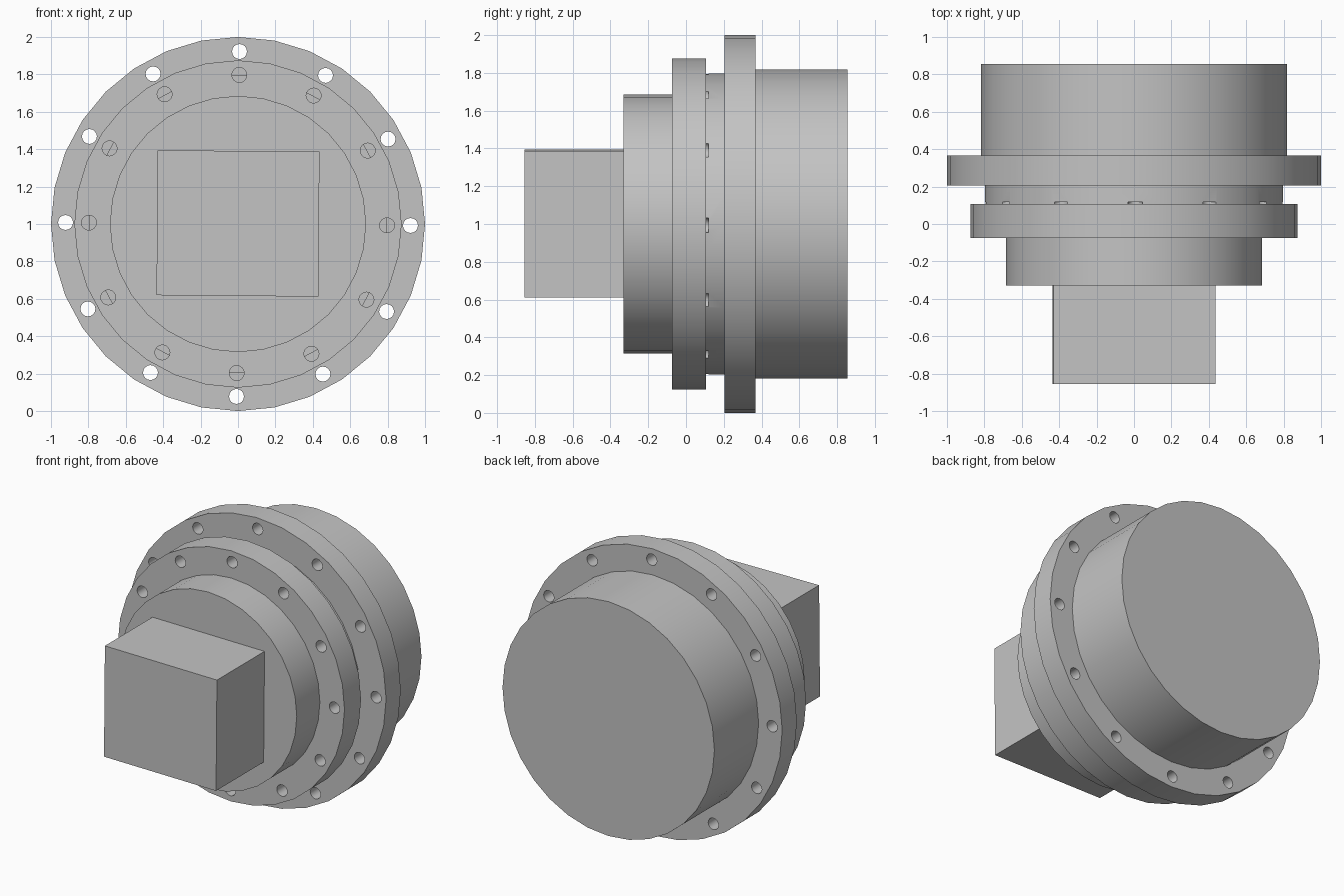
import bpy, bmesh
from math import radians, sin, cos
from mathutils import Matrix

default = bpy.data.objects.get("Cube")
if default:
    bpy.data.objects.remove(default, do_unlink=True)

AXIS_Z = 1.0
TILT = radians(0.5)      # slight clockwise roll of the assembly
HOLES = 12
HOLE_R = 0.04

grey = bpy.data.materials.new("plain_grey")
grey.use_nodes = True
grey.diffuse_color = (0.55, 0.55, 0.55, 1)
grey.node_tree.nodes["Principled BSDF"].inputs["Base Color"].default_value = (0.55, 0.55, 0.55, 1)


def finish(name, bm):
    mesh = bpy.data.meshes.new(name)
    bm.to_mesh(mesh)
    bm.free()
    mesh.materials.append(grey)
    obj = bpy.data.objects.new(name, mesh)
    bpy.context.collection.objects.link(obj)
    return obj


def activate(obj):
    bpy.ops.object.select_all(action='DESELECT')
    obj.select_set(True)
    bpy.context.view_layer.objects.active = obj


def add_disc(bm, radius, y0, y1, x=0, z=0, sides=32):
    place = Matrix.Translation((x, (y0 + y1) / 2, AXIS_Z + z)) @ Matrix.Rotation(radians(90), 4, 'X')
    bmesh.ops.create_cone(bm, cap_ends=True, segments=sides, radius1=radius,
                          radius2=radius, depth=y1 - y0, matrix=place)


def disc(name, radius, y0, y1):
    bm = bmesh.new()
    add_disc(bm, radius, y0, y1)
    return finish(name, bm)


def drill(parts, ring_r, y0, y1):
    """Cut a ring of bolt holes through the given parts."""
    bm = bmesh.new()
    for i in range(HOLES):
        a = radians(360 / HOLES) * i - TILT
        add_disc(bm, HOLE_R, y0, y1, ring_r * cos(a), ring_r * sin(a), 16)
    cutter = finish("hole_cutter", bm)
    cutter.hide_render = True
    for part in parts:
        activate(part)
        mod = part.modifiers.new("holes", 'BOOLEAN')
        mod.operation = 'DIFFERENCE'
        mod.solver = 'EXACT'
        mod.object = cutter
        bpy.ops.object.modifier_apply(modifier=mod.name)
    bpy.data.objects.remove(cutter, do_unlink=True)


# Stepped round body, back to front
rear_drum = disc("rear_drum", 0.818, 0.365, 0.855)
flange = disc("bolt_flange", 1.0, 0.205, 0.367)
neck = disc("neck", 0.797, 0.105, 0.205)
plate = disc("front_plate", 0.875, -0.075, 0.107)
boss = disc("front_boss", 0.685, -0.33, -0.075)

# Bolt holes: through the flange, and through the plate into the neck
drill([flange], 0.922, 0.15, 0.42)
drill([plate, neck], 0.797, -0.12, 0.118)

# Rectangular block on the front
bm = bmesh.new()
bmesh.ops.create_cube(bm, size=1, matrix=Matrix.Translation((0, -0.592, AXIS_Z + 0.003))
                      @ Matrix.Rotation(TILT, 4, 'Y')
                      @ Matrix.Diagonal((0.865, 0.526, 0.775, 1)))
finish("square_block", bm)

# Smooth the round walls, keep the rims sharp
for part in (rear_drum, flange, neck, plate, boss):
    activate(part)
    bpy.ops.object.shade_smooth_by_angle(angle=radians(30))
